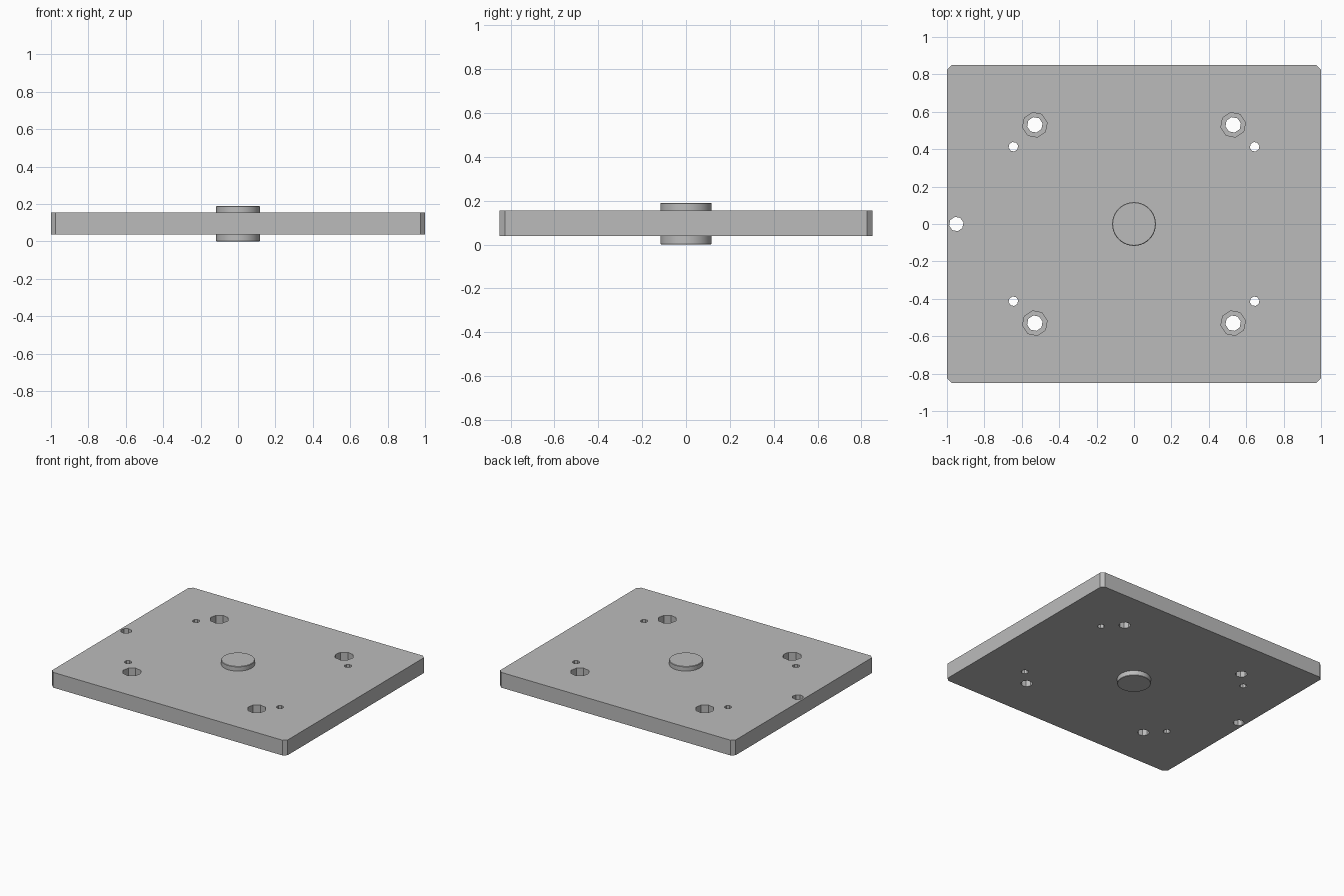
import bpy
import math

cube = bpy.data.objects.get("Cube")
if cube:
    bpy.data.objects.remove(cube, do_unlink=True)

BOTTOM, TOP = 0.038, 0.155
HALF_X, HALF_Y, CORNER = 1.0, 0.85, 0.025

steel = bpy.data.materials.new("grey steel")
steel.use_nodes = True
colour = (0.5, 0.5, 0.5, 1)
steel.diffuse_color = colour
steel.node_tree.nodes["Principled BSDF"].inputs["Base Color"].default_value = colour


def cylinder(name, x, y, z0, z1, radius, sides, turn=0.0):
    bpy.ops.mesh.primitive_cylinder_add(
        vertices=sides, radius=radius, depth=z1 - z0,
        location=(x, y, (z0 + z1) / 2), rotation=(0, 0, turn))
    obj = bpy.context.object
    obj.name = name
    obj.data.materials.append(steel)
    return obj


def cut(target, cutter):
    mod = target.modifiers.new("hole", 'BOOLEAN')
    mod.operation, mod.solver, mod.object = 'DIFFERENCE', 'EXACT', cutter
    bpy.context.view_layer.objects.active = target
    bpy.ops.object.modifier_apply(modifier=mod.name)
    bpy.data.objects.remove(cutter, do_unlink=True)


# Base plate with chamfered vertical corners
a, b = HALF_X - CORNER, HALF_Y - CORNER
outline = []
for sx, sy in ((1, 1), (-1, 1), (-1, -1), (1, -1)):
    pair = [(sx * HALF_X, sy * b), (sx * a, sy * HALF_Y)]
    outline += pair if sx == sy else pair[::-1]
n = len(outline)
verts = [(x, y, z) for z in (BOTTOM, TOP) for x, y in outline]
faces = [list(range(n))[::-1], list(range(n, 2 * n))]
faces += [(i, (i + 1) % n, (i + 1) % n + n, i + n) for i in range(n)]
mesh = bpy.data.meshes.new("base_plate")
mesh.from_pydata(verts, [], faces)
mesh.materials.append(steel)
plate = bpy.data.objects.new("base_plate", mesh)
bpy.context.collection.objects.link(plate)

# Counterbored bolt holes and small dowel holes in each quarter
for sx in (-1, 1):
    for sy in (-1, 1):
        x, y = sx * 0.53, sy * 0.53
        cut(plate, cylinder("bolt_hole", x, y, -0.1, 0.3, 0.042, 8, 0.2))
        cut(plate, cylinder("counterbore", x, y, 0.085, 0.3, 0.067, 8, 0.2))
        cut(plate, cylinder("dowel_hole", sx * 0.645, sy * 0.413, -0.1, 0.3, 0.026, 8, 0.2))

# Single hole near the right edge
cut(plate, cylinder("edge_hole", -0.95, 0, -0.1, 0.3, 0.039, 8, 0.2))

# Central locating boss standing proud on both faces
boss = cylinder("locating_boss", 0, 0, 0, 0.19, 0.117, 40)
rim = boss.modifiers.new("rim", 'BEVEL')
rim.width, rim.segments, rim.limit_method = 0.003, 1, 'ANGLE'
rim.angle_limit = math.radians(40)
bpy.ops.object.select_all(action='DESELECT')
boss.select_set(True)
bpy.context.view_layer.objects.active = boss
bpy.ops.object.shade_smooth_by_angle(angle=math.radians(30))
